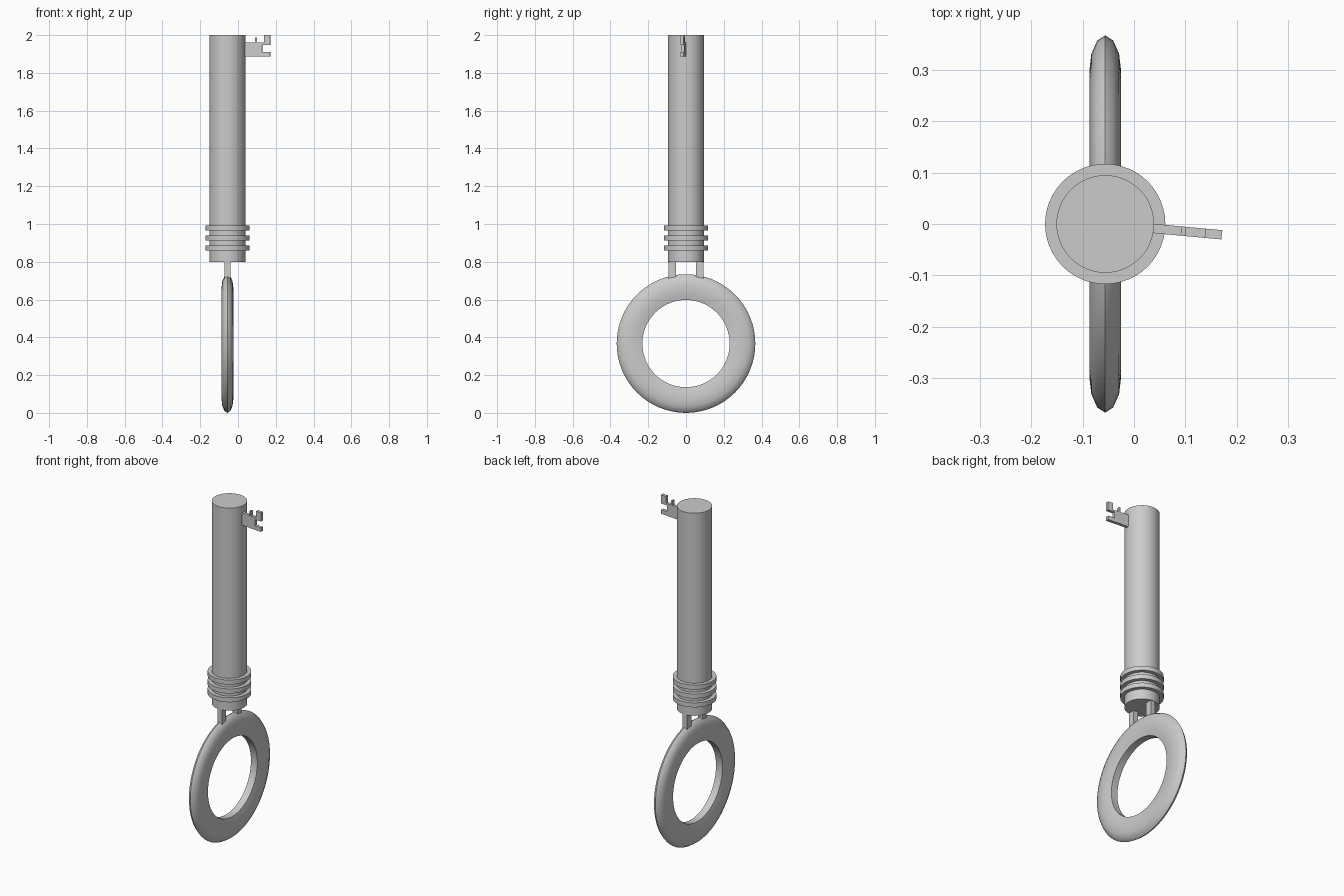
import bpy, bmesh, math
from mathutils import Matrix

if "Cube" in bpy.data.objects:
    bpy.data.objects.remove(bpy.data.objects["Cube"])

CX = -0.056  # key axis


def finish(name, bm, smooth=True):
    bmesh.ops.recalc_face_normals(bm, faces=bm.faces)
    me = bpy.data.meshes.new(name)
    bm.to_mesh(me)
    bm.free()
    ob = bpy.data.objects.new(name, me)
    bpy.context.collection.objects.link(ob)
    if smooth:
        bpy.ops.object.select_all(action='DESELECT')
        ob.select_set(True)
        bpy.context.view_layer.objects.active = ob
        bpy.ops.object.shade_smooth_by_angle(angle=math.radians(35))
    return ob


def cylinder(name, r, z0, z1, seg=48):
    bm = bmesh.new()
    bmesh.ops.create_cone(bm, cap_ends=True, segments=seg, radius1=r, radius2=r,
                          depth=z1 - z0,
                          matrix=Matrix.Translation((CX, 0, (z0 + z1) / 2)))
    return finish(name, bm)


def box(name, lo, hi):
    bm = bmesh.new()
    size = [b - a for a, b in zip(lo, hi)]
    mid = [(a + b) / 2 for a, b in zip(lo, hi)]
    bmesh.ops.create_cube(bm, size=1, matrix=Matrix.Translation(mid)
                          @ Matrix.Diagonal((*size, 1)))
    return finish(name, bm, False)


# Shaft and its three collars
cylinder("shaft", 0.095, 0.80, 2.0)
for i in range(3):
    z = 0.86 + i * 0.0525
    cylinder(f"collar_{i + 1}", 0.117, z, z + 0.027)

# Two posts joining the shaft to the bow
for side, y0, y1 in (("front", -0.092, -0.052), ("back", 0.052, 0.092)):
    box(f"post_{side}", (CX - 0.015, y0, 0.69), (CX + 0.015, y1, 0.81))

# Bow: flattened ring, rounded outside and with a flat inner wall
half = [(0.367, 0), (0.357, 0.0155), (0.331, 0.027), (0.297, 0.031),
        (0.262, 0.028), (0.231, 0.021)]
section = half + [(r, -x) for r, x in reversed(half[1:])]
N, M = 64, len(section)
bm = bmesh.new()
rings = []
for i in range(N):
    a = 2 * math.pi * i / N
    rings.append([bm.verts.new((CX + x, r * math.sin(a), 0.367 - r * math.cos(a)))
                  for r, x in section])
for i in range(N):
    p, q = rings[i], rings[(i + 1) % N]
    for j in range(M):
        k = (j + 1) % M
        bm.faces.new((p[j], p[k], q[k], q[j]))
finish("bow", bm)

# Bit: notched plate, swung slightly towards the front
outline = [(0.02, 1.887), (0.172, 1.887), (0.172, 1.911), (0.13, 1.911),
           (0.13, 1.948), (0.172, 1.948), (0.172, 2.0), (0.139, 2.0),
           (0.139, 1.96), (0.101, 1.96), (0.101, 1.987), (0.092, 1.987),
           (0.092, 1.96), (0.02, 1.96)]
bm = bmesh.new()
face = bm.faces.new([bm.verts.new((x - CX, -0.009, z)) for x, z in outline])
ext = bmesh.ops.extrude_face_region(bm, geom=[face])
bmesh.ops.translate(bm, vec=(0, 0.018, 0),
                    verts=[v for v in ext["geom"] if isinstance(v, bmesh.types.BMVert)])
bm.transform(Matrix.Translation((CX, 0.0, 0))
             @ Matrix.Rotation(math.radians(-5.3), 4, 'Z'))
finish("bit", bm, False)
